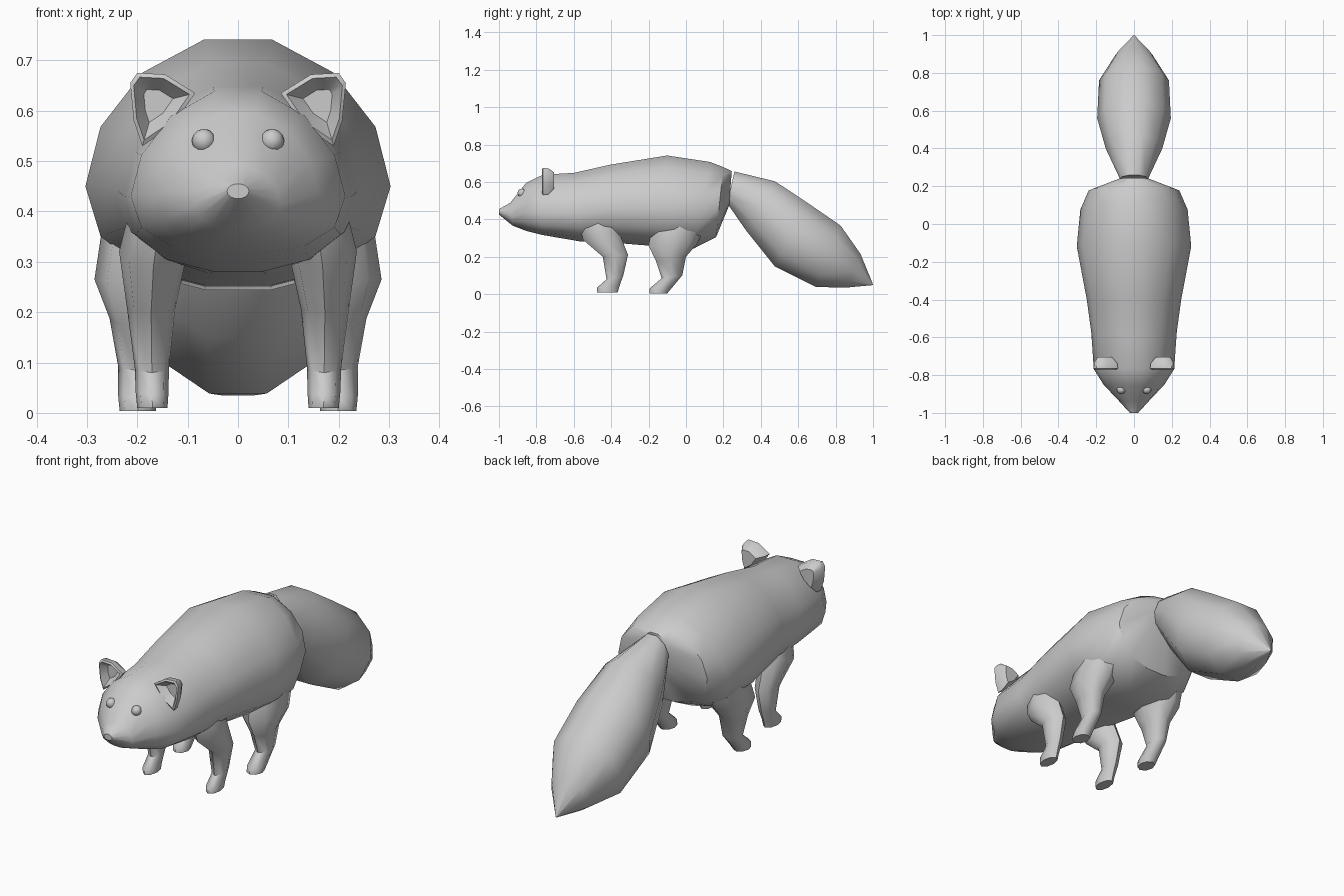
import bpy, bmesh, math
from mathutils import Vector

cube = bpy.data.objects.get("Cube")
if cube:
    bpy.data.objects.remove(cube)

grey = bpy.data.materials.new("plain grey")
grey.use_nodes = True
grey.diffuse_color = (0.6, 0.6, 0.6, 1)
grey.node_tree.nodes["Principled BSDF"].inputs["Base Color"].default_value = (0.6, 0.6, 0.6, 1)


def finish(name, bm, angle=40):
    bmesh.ops.recalc_face_normals(bm, faces=bm.faces)
    mesh = bpy.data.meshes.new(name)
    bm.to_mesh(mesh)
    bm.free()
    mesh.materials.append(grey)
    ob = bpy.data.objects.new(name, mesh)
    bpy.context.collection.objects.link(ob)
    bpy.ops.object.select_all(action="DESELECT")
    ob.select_set(True)
    bpy.context.view_layer.objects.active = ob
    bpy.ops.object.shade_smooth_by_angle(angle=math.radians(angle))
    return ob


def loft(name, rings, sides, angle=40):
    """Skin rings given as (centre, cross axis, up axis, sag of the widest level)."""
    bm = bmesh.new()
    loops = []
    for centre, across, up, sag in rings:
        loop = []
        for i in range(sides):
            t = math.tau * i / sides
            lift = math.sin(t) - sag * math.cos(t) ** 2
            loop.append(bm.verts.new(centre + across * math.cos(t) + up * lift))
        loops.append(loop)
    for a, b in zip(loops, loops[1:]):
        for i in range(sides):
            j = (i + 1) % sides
            bm.faces.new((a[i], a[j], b[j], b[i]))
    bm.faces.new(loops[0])
    bm.faces.new(loops[-1])
    return finish(name, bm, angle)


def spine_rings(table):
    """Rows: top y, top z, bottom y, bottom z, half width, sag."""
    rings = []
    for ty, tz, by, bz, w, sag in table:
        top, low = Vector((0, ty, tz)), Vector((0, by, bz))
        rings.append(((top + low) / 2, Vector((w, 0, 0)), (top - low) / 2, sag))
    return rings


# Head and trunk in one skin, from nose to rump
loft("body", spine_rings([
    (-1, .455, -1, .425, .022, 0),
    (-.94, .49, -.925, .364, .085, .2),
    (-.855, .6, -.85, .335, .16, .25),
    (-.765, .645, -.77, .315, .213, .3),
    (-.6, .655, -.56, .278, .226, .2),
    (-.4, .7, -.4, .272, .25, .15),
    (-.1, .75, -.13, .25, .303, .2),
    (.13, .715, .04, .24, .284, .2),
    (.2, .685, .16, .3, .24, .1),
    (.245, .66, .23, .47, .085, 0)]), 14)

# Bushy tail
loft("tail", spine_rings([
    (.26, .66, .22, .48, .075, 0),
    (.48, .61, .32, .33, .15, 0),
    (.65, .5, .47, .14, .195, 0),
    (.83, .375, .69, .03, .185, 0),
    (.935, .22, .85, .03, .1, 0),
    (1, .052, .998, .048, .002, 0)]), 10)


def leg(name, side, table):
    """Rows: front y, front z, back y, back z, inner x, outer x."""
    rings = []
    for fy, fz, by, bz, xi, xo in table:
        front, back = Vector((0, fy, fz)), Vector((0, by, bz))
        centre = (front + back) / 2 + Vector((side * (xi + xo) / 2, 0, 0))
        rings.append((centre, Vector(((xo - xi) / 2, 0, 0)), (back - front) / 2, 0))
    loft(name, rings, 8, 50)


FRONT_LEG = [
    (-.57, .37, -.38, .44, .1, .215),
    (-.55, .29, -.365, .35, .1, .236),
    (-.445, .2, -.31, .21, .125, .22),
    (-.425, .08, -.335, .1, .137, .205),
    (-.475, .035, -.355, .045, .138, .203),
    (-.475, .01, -.365, .01, .14, .2)]
HIND_LEG = [
    (-.18, .36, .11, .37, .1, .27),
    (-.2, .26, .06, .27, .11, .285),
    (-.16, .175, 0, .2, .145, .255),
    (-.13, .085, -.02, .1, .16, .238),
    (-.195, .03, -.07, .04, .16, .238),
    (-.195, .004, -.1, .004, .163, .235)]

# Cupped ear: rim outline with a dished front and a domed back
EAR_RIM = [(.085, .635), (.145, .672), (.2, .675), (.214, .655), (.207, .58), (.19, .53), (.13, .57)]


def ear(name, side):
    bm = bmesh.new()
    mid = Vector((.165, .615))

    def ring(y, scale):
        pts = [mid + (Vector(p) - mid) * scale for p in EAR_RIM]
        return [bm.verts.new((side * p.x, y, p.y)) for p in pts]

    loops = [ring(-.735, .45), ring(-.77, .86), ring(-.765, 1), ring(-.735, .95), ring(-.705, .6)]
    n = len(EAR_RIM)
    for a, b in zip(loops, loops[1:]):
        for i in range(n):
            j = (i + 1) % n
            bm.faces.new((a[i], a[j], b[j], b[i]))
    bm.faces.new(loops[0])
    bm.faces.new(loops[-1])
    finish(name, bm, 50)


def eye(name, side):
    bm = bmesh.new()
    bmesh.ops.create_uvsphere(bm, u_segments=8, v_segments=6, radius=.024)
    bmesh.ops.translate(bm, verts=bm.verts, vec=(side * .068, -.877, .54))
    finish(name, bm, 60)


for label, side in (("left", 1), ("right", -1)):
    leg(label + "_front_leg", side, FRONT_LEG)
    leg(label + "_hind_leg", side, HIND_LEG)
    ear(label + "_ear", side)
    eye(label + "_eye", side)
